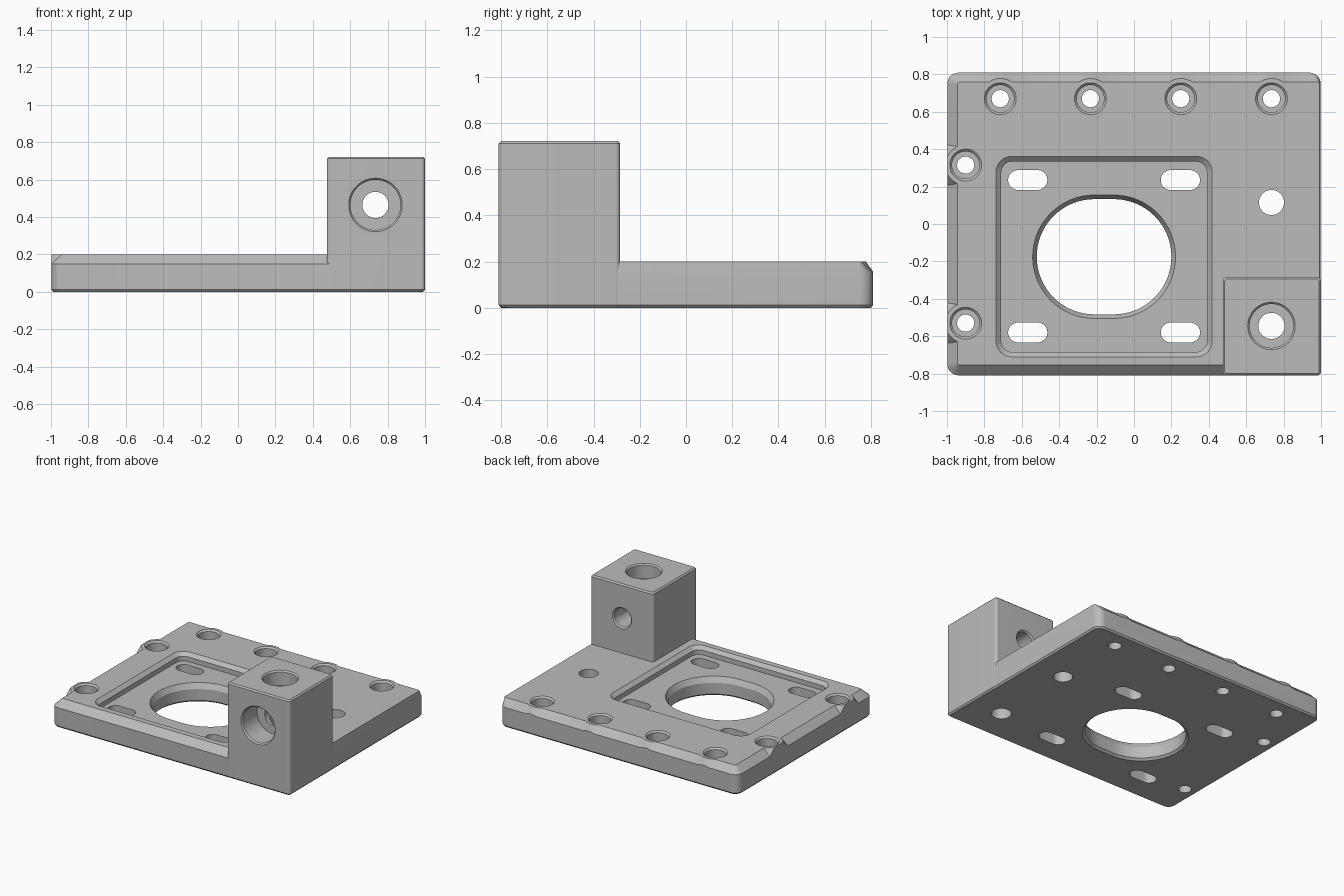
import bpy, bmesh, math
from mathutils import Matrix, Vector

if "Cube" in bpy.data.objects:
    bpy.data.objects.remove(bpy.data.objects["Cube"], do_unlink=True)

grey = bpy.data.materials.new("machined_grey")
grey.use_nodes = True
colour = (0.5, 0.5, 0.5, 1)
grey.diffuse_color = colour
grey.node_tree.nodes["Principled BSDF"].inputs["Base Color"].default_value = colour


def rounded_rect(x0, x1, y0, y1, r, steps=16):
    """Corner arcs of a rounded rectangle, anticlockwise."""
    r = min(r, (x1 - x0) / 2 - 1e-4, (y1 - y0) / 2 - 1e-4)
    centres = [(x1 - r, y1 - r), (x0 + r, y1 - r), (x0 + r, y0 + r), (x1 - r, y0 + r)]
    points = []
    for quarter, (cx, cy) in enumerate(centres):
        for i in range(steps + 1):
            a = (quarter + i / steps) * math.pi / 2
            points.append((cx + r * math.cos(a), cy + r * math.sin(a)))
    return points


def loft(name, layers, matrix=None):
    """Solid through layers of (z, x0, x1, y0, y1, corner radius)."""
    bm = bmesh.new()
    rings = [[bm.verts.new((x, y, z)) for x, y in rounded_rect(*rect)] for z, *rect in layers]
    for low, high in zip(rings, rings[1:]):
        for i in range(len(low)):
            j = (i + 1) % len(low)
            bm.faces.new((low[i], low[j], high[j], high[i]))
    bm.faces.new(rings[0][::-1])
    bm.faces.new(rings[-1])
    if matrix:
        bm.transform(matrix)
    bmesh.ops.recalc_face_normals(bm, faces=bm.faces[:])
    mesh = bpy.data.meshes.new(name)
    bm.to_mesh(mesh)
    bm.free()
    mesh.materials.append(grey)
    obj = bpy.data.objects.new(name, mesh)
    bpy.context.collection.objects.link(obj)
    return obj


def slot(name, x, y, layers, reach=0, matrix=None):
    """Round hole or slot through layers of (z, radius); reach is half the straight length."""
    return loft(name, [(z, x - r - reach, x + r + reach, y - r, y + r, r) for z, r in layers], matrix)


def combine(target, tool, operation):
    mod = target.modifiers.new("combine", 'BOOLEAN')
    mod.object, mod.operation, mod.solver = tool, operation, 'EXACT'
    bpy.context.view_layer.objects.active = target
    bpy.ops.object.modifier_apply(modifier=mod.name)
    bpy.data.objects.remove(tool, do_unlink=True)


W, D, T = 0.998, 0.809, 0.2
small_holes = [(x, 0.67) for x in (-0.715, -0.233, 0.25, 0.735)]
small_holes += [(-0.9, 0.315), (-0.9, -0.53)]

# Base plate, chamfered along the top on three sides
bracket = loft("mounting_bracket", [
    (0, -W + 0.01, W - 0.01, -D + 0.01, D - 0.01, 0.05),
    (0.012, -W, W, -D, D, 0.06),
    (0.15, -W, W, -D, D, 0.06),
    (T, -0.945, W - 0.005, -0.755, 0.76, 0.015)])

# Bosses that keep full height around the edge holes
for x, y in small_holes:
    boss = slot("hole_boss", x, y, [(0.1, 0.15), (0.15, 0.145), (T, 0.108)])
    combine(boss, loft("boss_limit", [(z, -W, W, -D, D, 0.06) for z in (0.05, 0.3)]), 'INTERSECT')
    combine(bracket, boss, 'UNION')

# Upright block on the front corner
combine(bracket, loft("upright_block", [
    (0.001, 0.485, 0.99, -0.8, -0.295, 0.015),
    (0.012, 0.475, 1, -0.81, -0.285, 0.02),
    (0.712, 0.475, 1, -0.81, -0.285, 0.02),
    (0.722, 0.485, 0.99, -0.8, -0.295, 0.015)]), 'UNION')

# Shallow recess with a chamfered rim
combine(bracket, loft("recess", [
    (0.14, -0.71, 0.39, -0.685, 0.335, 0.06),
    (0.175, -0.71, 0.39, -0.685, 0.335, 0.06),
    (T, -0.738, 0.418, -0.71, 0.362, 0.085),
    (0.21, -0.738, 0.418, -0.71, 0.362, 0.085)]), 'DIFFERENCE')

# Large central opening and the four adjusting slots
combine(bracket, slot("centre_opening", -0.16, -0.175,
        [(-0.02, 0.325), (0, 0.325), (0.015, 0.308), (0.1, 0.308), (0.14, 0.33), (0.16, 0.33)],
        0.052), 'DIFFERENCE')
for x in (-0.568, 0.248):
    for y in (0.235, -0.58):
        combine(bracket, slot("adjusting_slot", x, y,
                [(-0.02, 0.053), (0.16, 0.053)], 0.052), 'DIFFERENCE')

# Counterbored screw holes along the edges
for x, y in small_holes:
    combine(bracket, slot("screw_hole", x, y,
            [(-0.02, 0.046), (0.1, 0.046), (0.1, 0.073), (0.188, 0.073), (T, 0.085), (0.21, 0.085)]),
            'DIFFERENCE')
combine(bracket, slot("plain_hole", 0.735, 0.115, [(-0.02, 0.067), (0.25, 0.067)]), 'DIFFERENCE')

# Vertical and horizontal bores of the block
combine(bracket, slot("vertical_bore", 0.735, -0.545,
        [(-0.02, 0.07), (0.612, 0.07), (0.612, 0.117), (0.712, 0.117), (0.722, 0.127), (0.74, 0.127)]),
        'DIFFERENCE')
to_front = Matrix.Translation(Vector((0.735, 0, 0.465))) @ Matrix.Rotation(math.pi / 2, 4, 'X')
combine(bracket, slot("horizontal_bore", 0, 0,
        [(0.27, 0.08), (0.285, 0.08), (0.295, 0.07), (0.63, 0.07), (0.63, 0.134),
         (0.8, 0.134), (0.81, 0.143), (0.83, 0.143)], 0, to_front), 'DIFFERENCE')

bpy.ops.object.select_all(action='DESELECT')
bracket.select_set(True)
bpy.context.view_layer.objects.active = bracket
bpy.ops.object.shade_smooth_by_angle(angle=math.radians(25))
